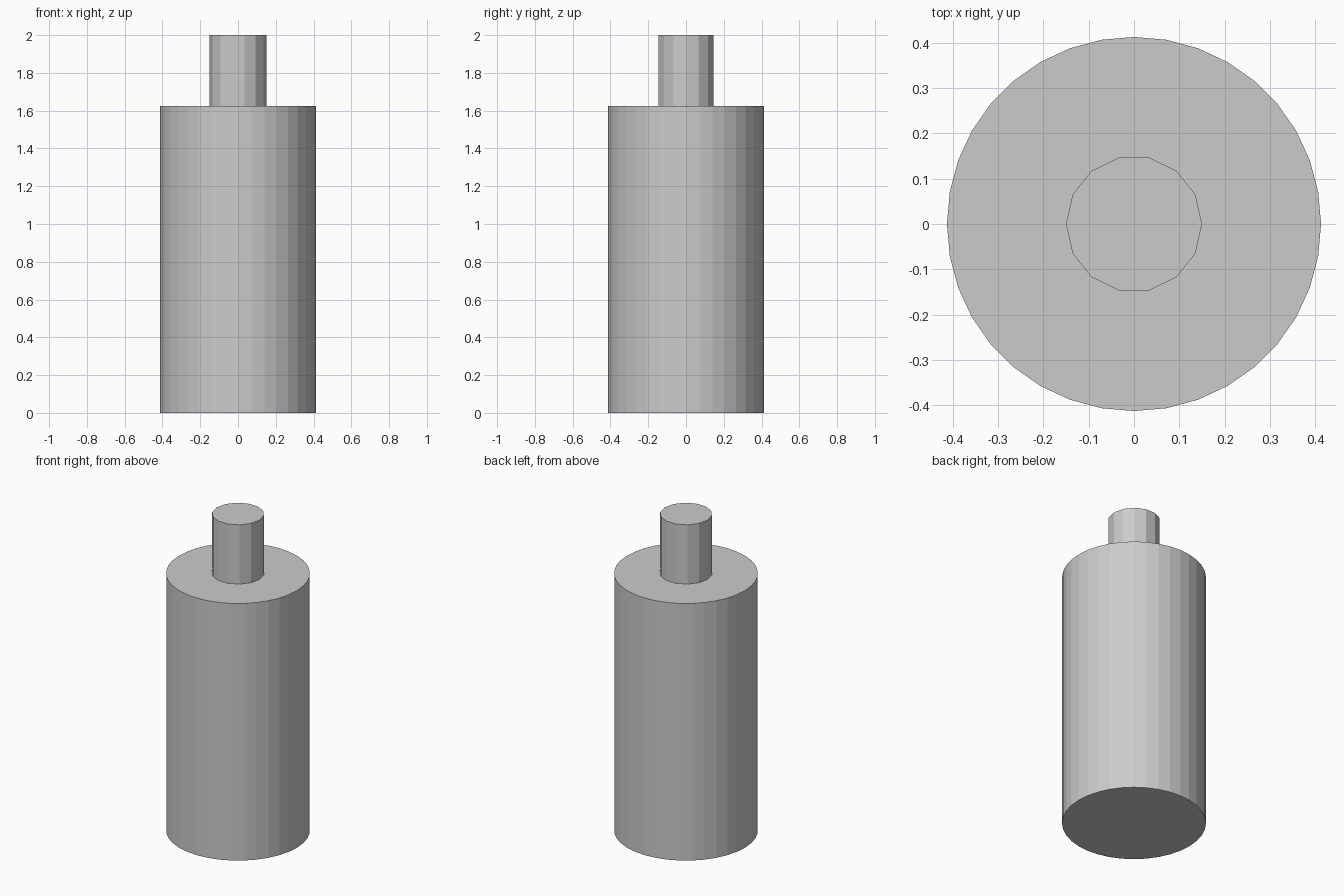
import bpy

if "Cube" in bpy.data.objects:
    bpy.data.objects.remove(bpy.data.objects["Cube"])


def cylinder(name, sides, radius, z_bottom, z_top):
    """Flat-faced upright cylinder with its first corner on the x axis."""
    bpy.ops.mesh.primitive_cylinder_add(
        vertices=sides, radius=radius, depth=z_top - z_bottom,
        location=(0, 0, (z_bottom + z_top) / 2))
    obj = bpy.context.object
    obj.name = name
    # Blender starts the ring on +y; turn it so a corner lies on -x
    obj.rotation_euler.z = 1.5707963
    bpy.ops.object.transform_apply(location=False, rotation=True, scale=False)
    return obj


# Wide main body
cylinder("body", 36, 0.4125, 0.0, 1.625)

# Narrow 14-sided neck standing on the body
cylinder("neck", 14, 0.15, 1.625, 2.0)
